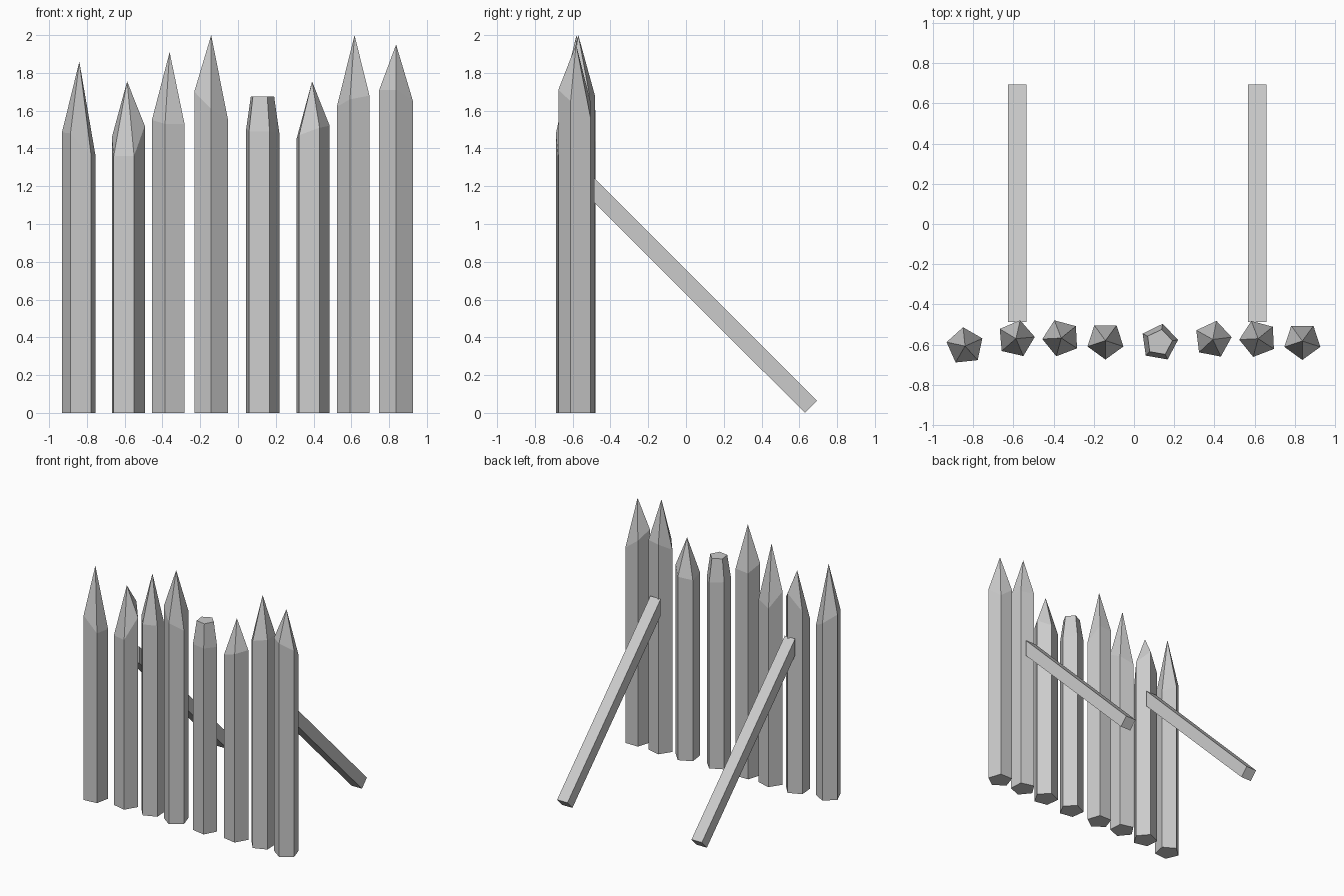
import bpy, math

if "Cube" in bpy.data.objects:
    bpy.data.objects.remove(bpy.data.objects["Cube"])

R = 0.094  # stake radius


def make_object(name, verts, faces):
    mesh = bpy.data.meshes.new(name)
    mesh.from_pydata(verts, [], faces)
    mesh.update()
    obj = bpy.data.objects.new(name, mesh)
    bpy.context.collection.objects.link(obj)
    return obj


def stake(name, x, y, angle, tip_z, shoulders, flat_radius=0):
    """Five-sided post with uneven shoulders, ending in a point or a flat top."""
    n = len(shoulders)

    def ring(radius, heights):
        return [(x + radius * math.cos(math.radians(angle + 360 / n * i)),
                 y + radius * math.sin(math.radians(angle + 360 / n * i)), h)
                for i, h in enumerate(heights)]

    verts = ring(R, [0] * n) + ring(R, shoulders)
    faces = [tuple(reversed(range(n)))]
    for i in range(n):
        j = (i + 1) % n
        faces.append((i, j, n + j, n + i))
        if flat_radius:
            faces.append((n + i, n + j, 2 * n + j, 2 * n + i))
        else:
            faces.append((n + i, n + j, 2 * n))
    if flat_radius:
        verts += ring(flat_radius, [tip_z] * n)
        faces.append(tuple(range(2 * n, 3 * n)))
    else:
        verts.append((x, y, tip_z))
    return make_object(name, verts, faces)


# Stakes, left to right: x, y, first corner angle, tip height, shoulder heights
stakes = [
    (-0.84, -0.607, 24, 1.86, (1.36, 1.42, 1.485, 1.48, 1.36)),
    (-0.587, -0.570, 5, 1.755, (1.52, 1.60, 1.46, 1.36, 1.36)),
    (-0.362, -0.567, 39, 1.91, (1.47, 1.43, 1.55, 1.53, 1.53)),
    (-0.142, -0.580, 54, 2.0, (1.66, 1.65, 1.70, 1.61, 1.55)),
    (0.126, -0.589, 8, 1.675, (1.48, 1.49, 1.50, 1.49, 1.49), 0.066),
    (0.392, -0.574, 7, 1.755, (1.52, 1.47, 1.45, 1.47, 1.51)),
    (0.617, -0.570, 39, 2.0, (1.68, 1.68, 1.62, 1.66, 1.68)),
    (0.837, -0.582, 54, 1.95, (1.565, 1.65, 1.71, 1.71, 1.65)),
]
for number, data in enumerate(stakes, 1):
    stake(f"stake_{number}", *data)

# Diagonal braces, cut upright where they meet the stakes
profile = [(-0.488, 1.115), (0.63, 0), (0.693, 0.065), (-0.488, 1.247)]
for name, cx in (("left_brace", -0.58), ("right_brace", 0.612)):
    verts = [(cx + s * 0.046, y, z) for s in (-1, 1) for y, z in profile]
    faces = [(3, 2, 1, 0), (4, 5, 6, 7)]
    faces += [(i, (i + 1) % 4, (i + 1) % 4 + 4, i + 4) for i in range(4)]
    make_object(name, verts, faces)
